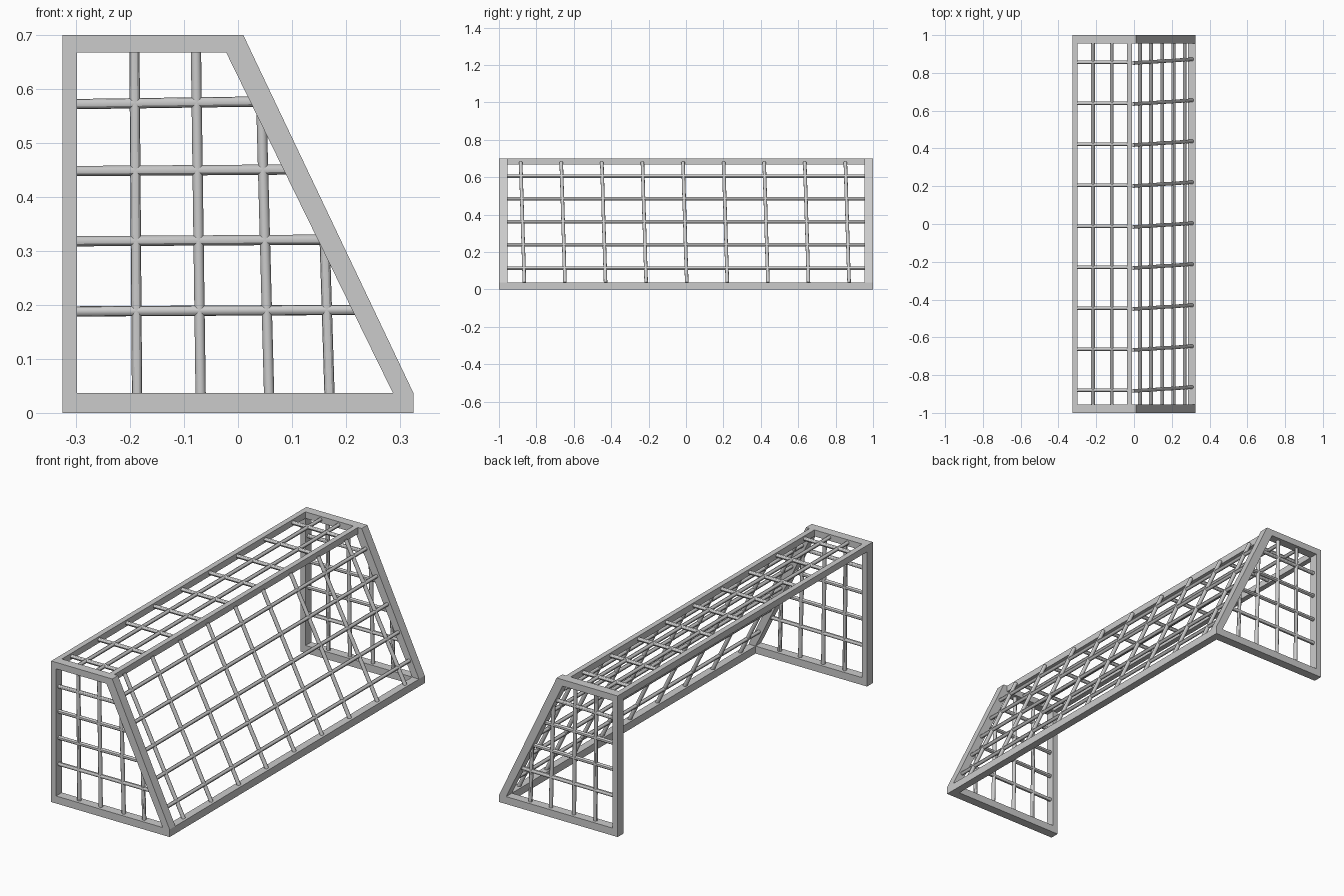
import bpy, bmesh
from mathutils import Vector

if "Cube" in bpy.data.objects:
    bpy.data.objects.remove(bpy.data.objects["Cube"])

R = 0.0095  # net rod radius


def prism(name, profile, y0, y1):
    """Extrude an (x, z) profile along y."""
    bm = bmesh.new()
    a = [bm.verts.new((x, y0, z)) for x, z in profile]
    b = [bm.verts.new((x, y1, z)) for x, z in profile]
    n = len(profile)
    bm.faces.new(a)
    bm.faces.new(b[::-1])
    for i in range(n):
        bm.faces.new((a[i], b[i], b[(i + 1) % n], a[(i + 1) % n]))
    bmesh.ops.recalc_face_normals(bm, faces=bm.faces[:])
    me = bpy.data.meshes.new(name)
    bm.to_mesh(me)
    bm.free()
    ob = bpy.data.objects.new(name, me)
    bpy.context.collection.objects.link(ob)
    return ob


def rod(name, p, q):
    """Round net rod between two points."""
    p, q = Vector(p), Vector(q)
    d = q - p
    bpy.ops.mesh.primitive_cylinder_add(vertices=12, radius=R, depth=d.length,
                                        location=(p + q) / 2)
    ob = bpy.context.object
    ob.name = name
    ob.rotation_euler = d.to_track_quat('Z', 'Y').to_euler()
    bpy.ops.object.shade_smooth_by_angle()
    return ob


def box(x0, x1, z0, z1):
    return [(x0, z0), (x1, z0), (x1, z1), (x0, z1)]


def slope_x(z):
    """Centre line of the sloping back."""
    return -0.007 + 0.313 * (0.685 - z) / 0.648


# side frames and side nets
for side, s in (("front", -1), ("back", 1)):
    y0, y1 = sorted((s * 0.955, s * 1.0))
    prism(side + "_base_bar", box(-0.325, 0.325, 0, 0.037), y0, y1)
    prism(side + "_post", box(-0.325, -0.298, 0.037, 0.668), y0, y1)
    prism(side + "_top_bar", [(-0.325, 0.668), (-0.022, 0.668), (0.025, 0.668),
                              (0.010, 0.700), (-0.325, 0.700)], y0, y1)
    prism(side + "_slope_bar", [(0.287, 0.037), (0.325, 0.037),
                                (0.025, 0.668), (-0.022, 0.668)], y0, y1)
    y = s * 0.977
    for z0, z1 in ((0.572, 0.577), (0.448, 0.451), (0.318, 0.321), (0.188, 0.191)):
        rod(side + "_net_horizontal", (-0.31, y, z0), (slope_x(z1), y, z1))
    for xt, xb, zt in ((-0.192, -0.187, 0.68), (-0.078, -0.069, 0.68),
                       (0.043, 0.058, 0.58), (0.160, 0.170, 0.34)):
        rod(side + "_net_vertical", (xt, y, zt), (xb, y, 0.02))

# long bars
prism("crossbar", box(-0.325, -0.298, 0.668, 0.7), -0.955, 0.955)
prism("ridge_bar", box(-0.036, -0.010, 0.668, 0.7), -0.955, 0.955)
prism("ground_bar", box(0.287, 0.325, 0, 0.037), -0.955, 0.955)

# long net rods on the top and the sloping back
for x in (-0.217, -0.117):
    rod("top_net_long", (x, -0.975, 0.684), (x, 0.975, 0.684))
for z in (0.113, 0.238, 0.361, 0.484, 0.605):
    x = slope_x(z)
    rod("back_net_long", (x, -0.975, z), (x, 0.975, z))

# cross rods, slightly skewed on the slope
for i in range(9):
    y = -0.88 + i * 0.217
    rod("top_net_cross", (-0.305, y, 0.684), (-0.02, y, 0.684))
    rod("back_net_cross", (slope_x(0.68), y - 0.004, 0.68),
        (slope_x(0.035), y + 0.016, 0.035))
